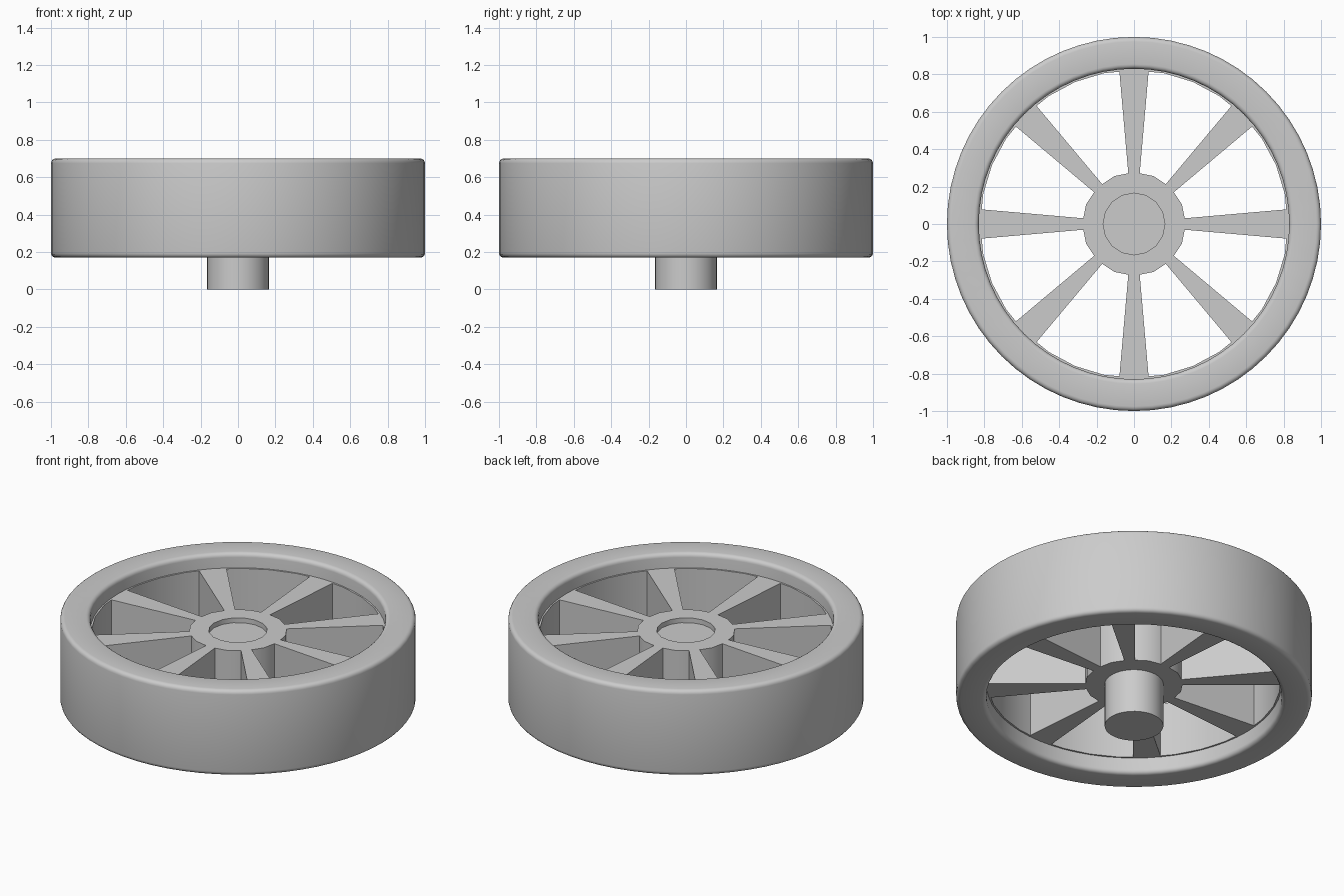
import bpy
import bmesh
from math import cos, sin, pi, radians

cube = bpy.data.objects.get("Cube")
if cube:
    bpy.data.objects.remove(cube, do_unlink=True)

grey = bpy.data.materials.new("plain_grey")
grey.use_nodes = True
colour = (0.6, 0.6, 0.6, 1)
grey.diffuse_color = colour
grey.node_tree.nodes["Principled BSDF"].inputs["Base Color"].default_value = colour

WHEEL_LOW, WHEEL_HIGH = 0.27, 0.61     # hub, spokes and rim band
TYRE_LOW, TYRE_HIGH = 0.17, 0.70


def finish(name, bm, smooth=True):
    bmesh.ops.recalc_face_normals(bm, faces=bm.faces)
    mesh = bpy.data.meshes.new(name)
    bm.to_mesh(mesh)
    bm.free()
    mesh.materials.append(grey)
    obj = bpy.data.objects.new(name, mesh)
    bpy.context.collection.objects.link(obj)
    if smooth:
        bpy.ops.object.select_all(action="DESELECT")
        obj.select_set(True)
        bpy.context.view_layer.objects.active = obj
        bpy.ops.object.shade_smooth_by_angle(angle=radians(30))
    return obj


def ring(name, inner, outer, low, high, segments, bevel=0):
    """Lathe a rectangular section into a ring, with optional rounded rims."""
    bm = bmesh.new()
    section = [(inner, low), (outer, low), (outer, high), (inner, high)]
    loops = []
    for i in range(segments):
        a = 2 * pi * i / segments
        loops.append([bm.verts.new((r * cos(a), r * sin(a), z)) for r, z in section])
    rims = []
    for i, here in enumerate(loops):
        after = loops[(i + 1) % segments]
        for k in range(4):
            n = (k + 1) % 4
            bm.faces.new((here[k], after[k], after[n], here[n]))
            rims.append(bm.edges.get((here[k], after[k])))
    if bevel:
        bmesh.ops.bevel(bm, geom=rims, offset=bevel, segments=4,
                        profile=0.5, affect="EDGES")
    return finish(name, bm)


# Tyre, rim band and hub
ring("tyre", 0.83, 1.0, TYRE_LOW, TYRE_HIGH, 64, bevel=0.025)
ring("rim_band", 0.822, 0.85, WHEEL_LOW, WHEEL_HIGH, 32)
ring("hub", 0.165, 0.277, WHEEL_LOW, WHEEL_HIGH, 16)

# Axle, ending just below the hub's top face
bm = bmesh.new()
bmesh.ops.create_cone(bm, cap_ends=True, segments=48, radius1=0.165,
                      radius2=0.165, depth=0.58)
bmesh.ops.translate(bm, verts=bm.verts, vec=(0, 0, 0.29))
finish("axle", bm)

# Spokes, widening towards the rim
for i in range(8):
    a = i * pi / 4
    bm = bmesh.new()
    outline = [(0.265, -0.03), (0.825, -0.079), (0.825, 0.079), (0.265, 0.03)]
    base = bm.faces.new([bm.verts.new((x * cos(a) - y * sin(a),
                                       x * sin(a) + y * cos(a), WHEEL_LOW))
                         for x, y in outline])
    top = bmesh.ops.extrude_face_region(bm, geom=[base])["geom"]
    bmesh.ops.translate(bm, vec=(0, 0, WHEEL_HIGH - WHEEL_LOW),
                        verts=[v for v in top if isinstance(v, bmesh.types.BMVert)])
    finish(f"spoke_{i + 1}", bm, smooth=False)
